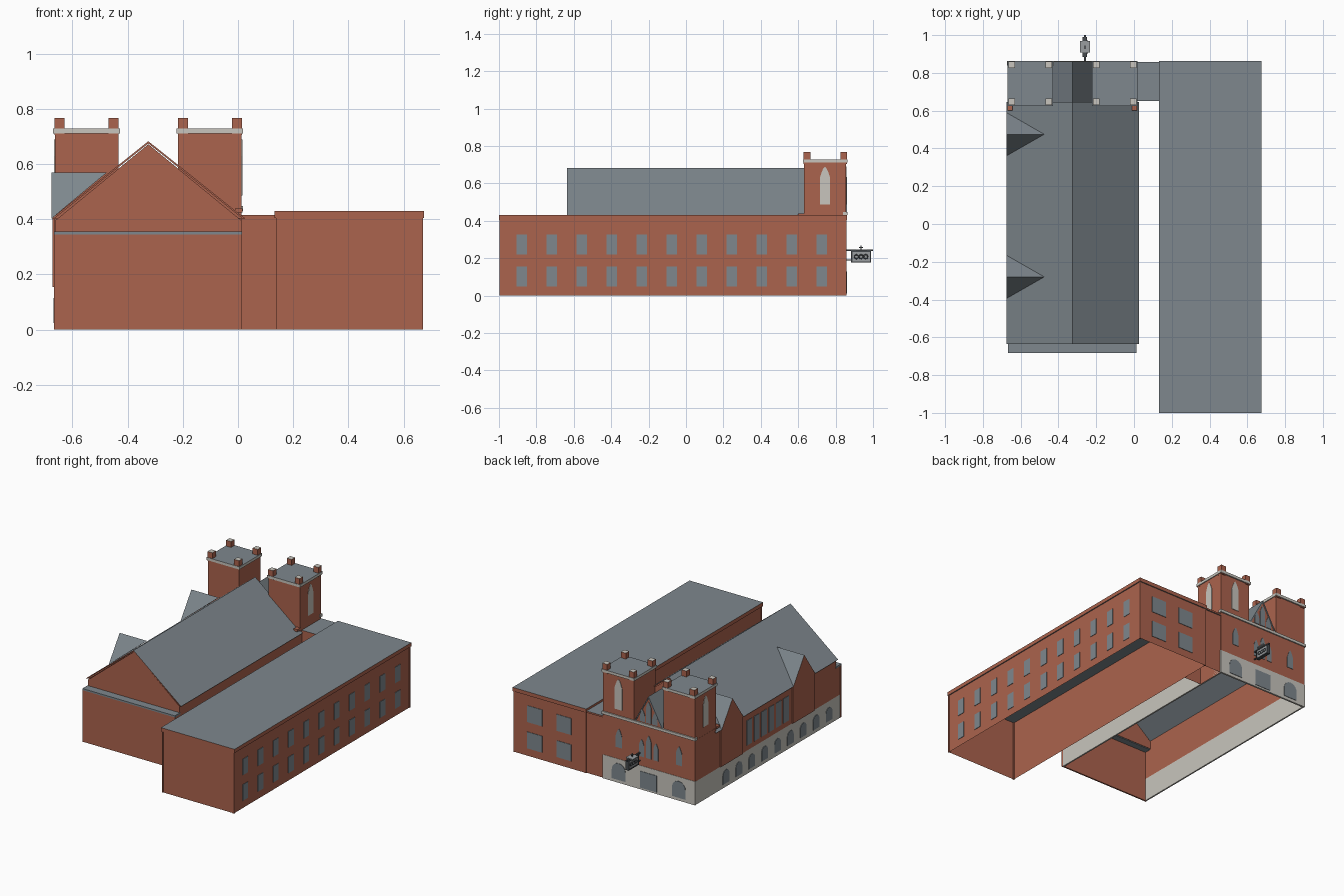
import bpy, bmesh, math

cube = bpy.data.objects.get("Cube")
if cube:
    bpy.data.objects.remove(cube, do_unlink=True)


def material(name, r, g, b):
    m = bpy.data.materials.new(name)
    m.use_nodes = True
    m.diffuse_color = (r, g, b, 1)
    m.node_tree.nodes["Principled BSDF"].inputs["Base Color"].default_value = (r, g, b, 1)
    return m


BRICK = material("red brick", .41, .125, .075)
SLATE = material("slate grey", .21, .245, .27)
STONE = material("pale stone", .58, .56, .51)
IRON = material("dark iron", .06, .068, .075)
PLATE = material("light metal", .32, .34, .35)


def finish(name, bm, mats, rule=None):
    """Turn a bmesh into an object; rule(normal) gives a material index, None removes the face."""
    bmesh.ops.recalc_face_normals(bm, faces=bm.faces)
    bm.normal_update()
    drop = []
    for f in bm.faces:
        i = rule(f.normal) if rule else 0
        if i is None:
            drop.append(f)
        else:
            f.material_index = i
    bmesh.ops.delete(bm, geom=drop, context='FACES')
    me = bpy.data.meshes.new(name)
    bm.to_mesh(me)
    bm.free()
    for m in mats:
        me.materials.append(m)
    ob = bpy.data.objects.new(name, me)
    bpy.context.collection.objects.link(ob)
    return ob


def prism(name, outline, axis, a, b, *mats, rule=None):
    """Extrude an outline along an axis: (y,z) for x, (x,z) for y, (x,y) for z."""
    place = {'x': lambda u, v, t: (t, u, v),
             'y': lambda u, v, t: (u, t, v),
             'z': lambda u, v, t: (u, v, t)}[axis]
    bm = bmesh.new()
    low = [bm.verts.new(place(u, v, a)) for u, v in outline]
    high = [bm.verts.new(place(u, v, b)) for u, v in outline]
    bm.faces.new(low)
    bm.faces.new(high)
    for i in range(len(low)):
        j = (i + 1) % len(low)
        bm.faces.new((low[i], low[j], high[j], high[i]))
    return finish(name, bm, mats, rule)


def box(name, x0, x1, y0, y1, z0, z1, *mats, rule=None):
    return prism(name, [(x0, y0), (x1, y0), (x1, y1), (x0, y1)], 'z', z0, z1, *mats, rule=rule)


def flat_top(n):
    return 1 if abs(n.z) > .9 else 0


def tube(n):
    return None if abs(n.z) > .9 else 0


def window(name, axis, wall, u, w, z0, z1, shape="rect", mat=SLATE):
    """Thin plate on a wall with a square, round or pointed head."""
    h = w / 2
    pts = [(u - h, z0), (u + h, z0)]
    if shape == "rect":
        pts += [(u + h, z1), (u - h, z1)]
    else:
        rise = h if shape == "round" else w * 1.1
        for i in range(9):
            c = math.cos(math.pi * i / 8)
            s = math.sin(math.pi * i / 8)
            top = s if shape == "round" else 1 - abs(c) ** 1.6
            pts.append((u + h * c, z1 - rise + rise * top))
    prism(name, pts, axis, wall - .003, wall + .003, mat)


# Long wing: open-bottomed walls, corner posts and roof slab
box("wing_walls", .14, .667, -.995, .855, 0, .41, BRICK, rule=tube)
box("wing_roof", .132, .674, -1, .862, .405, .43, BRICK, SLATE, rule=flat_top)
for x in (.137, .66):
    for y in (-.998, .847):
        box("wing_corner_post", x, x + .01, y, y + .01, 0, .405, BRICK)
for i in range(11):
    for z in (.05, .22):
        window("wing_side_window", 'x', .667, -.877 + .1602 * i, .056, z, z + .107)
for x in (.515, .30):
    for z in (.05, .225):
        window("wing_back_window", 'y', .855, x, .11, z, z + .11)

# Link between wing and hall
box("link_walls", .012, .14, .657, .85, 0, .41, BRICK, rule=tube)
box("link_roof", .012, .135, .652, .858, .405, .416, BRICK, SLATE, rule=flat_top)

# Hall side walls with stone base
side = [(-.675, .155), (.855, .155), (.855, .43), (.635, .43),
        (.635, .405), (-.625, .405), (-.625, .355), (-.675, .355)]
for x in (-.665, .002):
    prism("hall_side_wall", side, 'x', x, x + .01, BRICK)
    box("hall_side_base", x, x + .01, -.675, .855, 0, .155, STONE)

# Hall front: low wall, ledge and gable
box("front_wall", -.665, .012, -.68, -.67, 0, .35, BRICK)
box("front_ledge", -.667, .014, -.684, -.625, .345, .356, SLATE)
for x in (-.667, .004):
    box("front_corner_post", x, x + .01, -.682, -.672, 0, .345, BRICK)
gable = [(-.662, .35), (.012, .35), (.012, .396), (-.325, .672), (-.662, .396)]
prism("front_gable", gable, 'y', -.631, -.622, BRICK)
prism("rear_gable", gable, 'y', .628, .637, BRICK)


def end_brick(n):
    return 1 if abs(n.y) > .9 else 0


# Hall roof
prism("hall_roof", [(-.676, .403), (-.325, .683), (.026, .403), (.016, .403),
                    (-.325, .675), (-.666, .403)], 'y', -.636, .645, SLATE, BRICK, rule=end_brick)

# Gabled bays on the long side
for yc in (.475, -.28):
    y0, y1 = yc - .115, yc + .115
    box("bay_wall", -.672, -.656, y0, y1, .155, .404, BRICK)
    bm = bmesh.new()
    a, b, c, d = [bm.verts.new(p) for p in ((-.676, y0, .403), (-.676, y1, .403),
                                            (-.676, yc, .57), (-.475, yc, .57))]
    for f in ((a, b, c), (a, c, d), (b, c, d)):
        bm.faces.new(f)
    finish("bay_gable", bm, (SLATE, BRICK), lambda n: 1 if abs(n.x) > .9 else 0)

# Hall side windows
for i in range(6):
    window("hall_side_window", 'x', -.665, .285 - .077 * i, .055, .19, .355)
for i in range(9):
    window("base_side_window", 'x', -.665, .53 - .1355 * i, .066, .025, .115, "round")

# Entrance wall between and below the towers
box("entrance_base", -.667, .014, .845, .857, 0, .158, STONE)
box("entrance_wall", -.665, .012, .845, .855, .158, .43, BRICK)
box("entrance_band", -.672, .019, .84, .863, .43, .448, STONE)
window("entrance_door", 'y', .857, -.325, .12, .012, .122)
for x in (-.548, -.105):
    window("entrance_arch", 'y', .857, x, .1, .02, .13, "round")
    window("entrance_lancet", 'y', .855, x, .045, .235, .36, "pointed")
for dx, top in ((-.053, .335), (0, .37), (.053, .335)):
    window("middle_lancet", 'y', .855, -.325 + dx, .036, .22, top, "pointed")

# Steep gable between the towers
prism("middle_gable", [(-.435, .43), (-.215, .43), (-.325, .628)], 'y', .845, .855, BRICK)
prism("middle_roof", [(-.437, .43), (-.325, .635), (-.213, .43), (-.22, .43),
                      (-.325, .622), (-.43, .43)], 'y', .637, .86, SLATE)
for dx, top in ((-.046, .535), (0, .597), (.046, .535)):
    window("gable_lancet", 'y', .855, -.325 + dx, .038, .455, top, "pointed")

# Twin towers with trim, roof and corner pinnacles
for xc in (-.549, -.102):
    box("tower", xc - .115, xc + .115, .632, .855, .40, .715, BRICK)
    box("tower_trim", xc - .121, xc + .121, .626, .864, .711, .729, STONE, SLATE,
        rule=lambda n: 1 if n.z > .9 else 0)
    for dx in (-.098, .098):
        for y in (.647, .843):
            box("pinnacle", xc + dx - .018, xc + dx + .018, y - .018, y + .018,
                .705, .768, BRICK, STONE, rule=lambda n: 1 if n.z > .9 else 0)
window("tower_side_window", 'x', -.664, .743, .055, .487, .69, "pointed", STONE)
window("tower_side_window", 'x', .013, .743, .055, .487, .69, "pointed", STONE)
window("tower_back_window", 'y', .855, -.102, .055, .487, .69, "pointed", STONE)

# Small step blocks where the eaves meet the towers
for x in (-.67, -.01):
    box("eaves_step", x, x + .027, .6, .634, .425, .44, BRICK)

# Hanging sign on a bracket
SX = -.26
box("sign_board", SX - .009, SX + .009, .888, .985, .18, .236, PLATE)
for z in (.176, .234):
    box("sign_rail", SX - .012, SX + .012, .883, .99, z, z + .007, IRON)
for y in (.883, .983):
    box("sign_post", SX - .012, SX + .012, y, y + .007, .176, .24, IRON)
box("sign_hanger", SX - .005, SX + .005, .85, 1.0, .238, .246, IRON)
box("sign_brace", SX - .004, SX + .004, .85, .885, .188, .194, IRON)
box("sign_canopy", SX - .026, SX + .026, .908, .968, .24, .247, PLATE)
box("sign_finial", SX - .003, SX + .003, .933, .939, .246, .268, IRON)
box("sign_finial_bar", SX - .003, SX + .003, .926, .946, .255, .26, IRON)
for sx in (-1, 1):
    for y in (.912, .9365, .961):
        bpy.ops.mesh.primitive_torus_add(location=(SX + sx * .01, y, .208),
                                         rotation=(0, math.pi / 2, 0), major_radius=.011,
                                         minor_radius=.003, major_segments=12, minor_segments=6)
        ring = bpy.context.object
        ring.name = "sign_scroll"
        ring.data.materials.append(IRON)
        bpy.ops.object.shade_smooth_by_angle()
